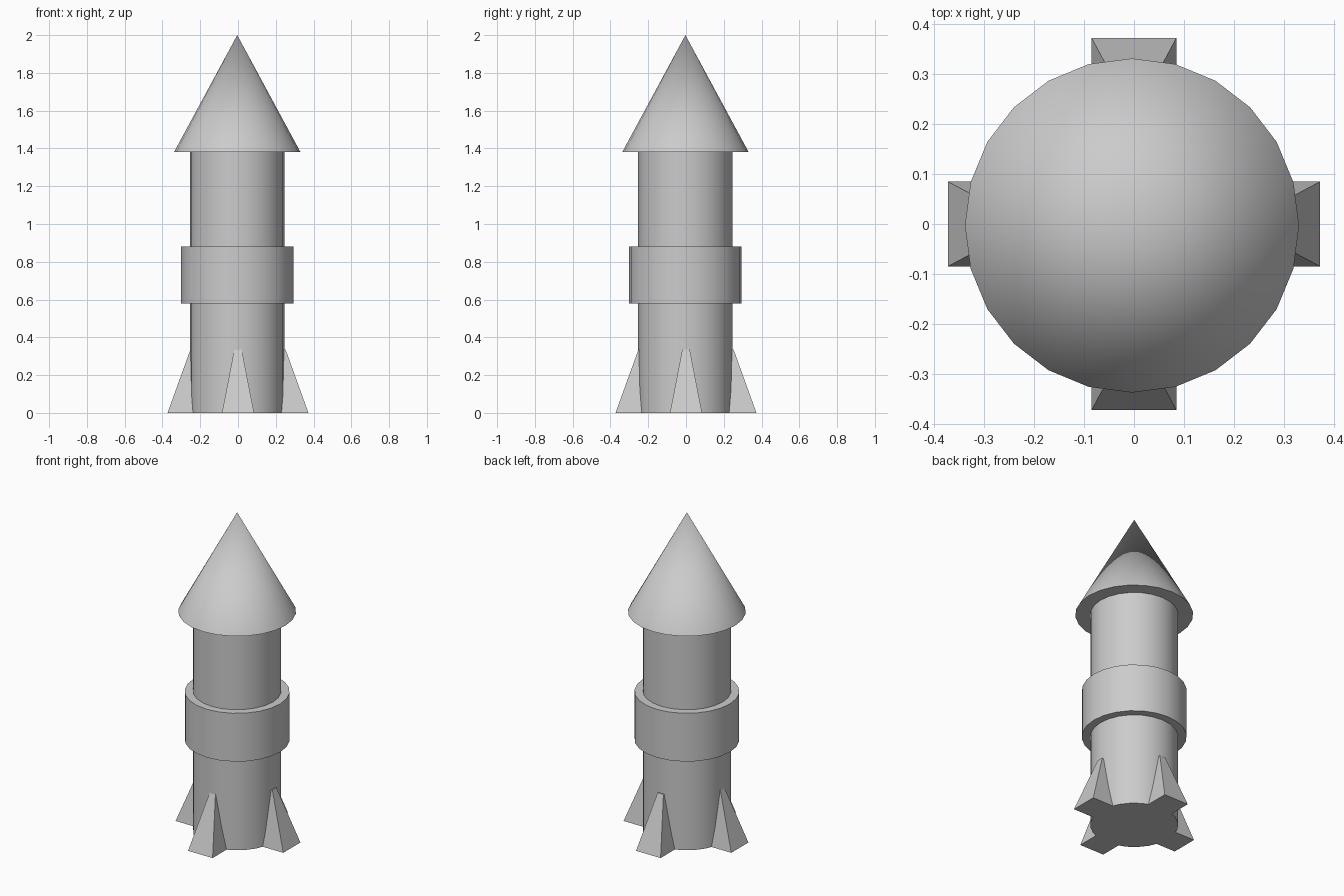
import bpy
import bmesh
import math
from mathutils import Matrix

cube = bpy.data.objects.get("Cube")
if cube:
    bpy.data.objects.remove(cube, do_unlink=True)

SIDES = 24
AXIS = (-0.004, -0.003)

grey = bpy.data.materials.new("light grey")
grey.use_nodes = True
grey.diffuse_color = (0.6, 0.6, 0.6, 1)
grey.node_tree.nodes["Principled BSDF"].inputs["Base Color"].default_value = (0.6, 0.6, 0.6, 1)


def add_object(name, bm):
    bmesh.ops.recalc_face_normals(bm, faces=bm.faces)
    mesh = bpy.data.meshes.new(name)
    bm.to_mesh(mesh)
    bm.free()
    mesh.materials.append(grey)
    obj = bpy.data.objects.new(name, mesh)
    bpy.context.collection.objects.link(obj)
    return obj


def round_part(name, r_low, r_high, z_low, z_high):
    bm = bmesh.new()
    place = Matrix.Translation((*AXIS, (z_low + z_high) / 2))
    bmesh.ops.create_cone(bm, cap_ends=True, segments=SIDES, radius1=r_low,
                          radius2=r_high, depth=z_high - z_low, matrix=place)
    obj = add_object(name, bm)
    bpy.ops.object.select_all(action="DESELECT")
    obj.select_set(True)
    bpy.context.view_layer.objects.active = obj
    bpy.ops.object.shade_smooth_by_angle(angle=math.radians(30))


def fin(name, angle):
    # Wedge tapering up and in towards the body
    bm = bmesh.new()
    rings = []
    for half, outer, z in ((0.085, 0.373, 0), (0.02, 0.252, 0.335)):
        outline = ((0.2, -half), (outer, -half), (outer, half), (0.2, half))
        rings.append([bm.verts.new((x, y, z)) for x, y in outline])
    low, high = rings
    bm.faces.new(low)
    bm.faces.new(high)
    for i in range(4):
        j = (i + 1) % 4
        bm.faces.new((low[i], low[j], high[j], high[i]))
    bmesh.ops.rotate(bm, verts=bm.verts, matrix=Matrix.Rotation(angle, 3, "Z"))
    add_object(name, bm)


# Body, collar and nose
round_part("body", 0.25, 0.25, 0, 1.39)
round_part("collar", 0.298, 0.298, 0.578, 0.88)
round_part("nose_cone", 0.335, 0, 1.38, 2)

# Four fins around the base
for i, side in enumerate(("left", "back", "right", "front")):
    fin(side + "_fin", i * math.pi / 2)
